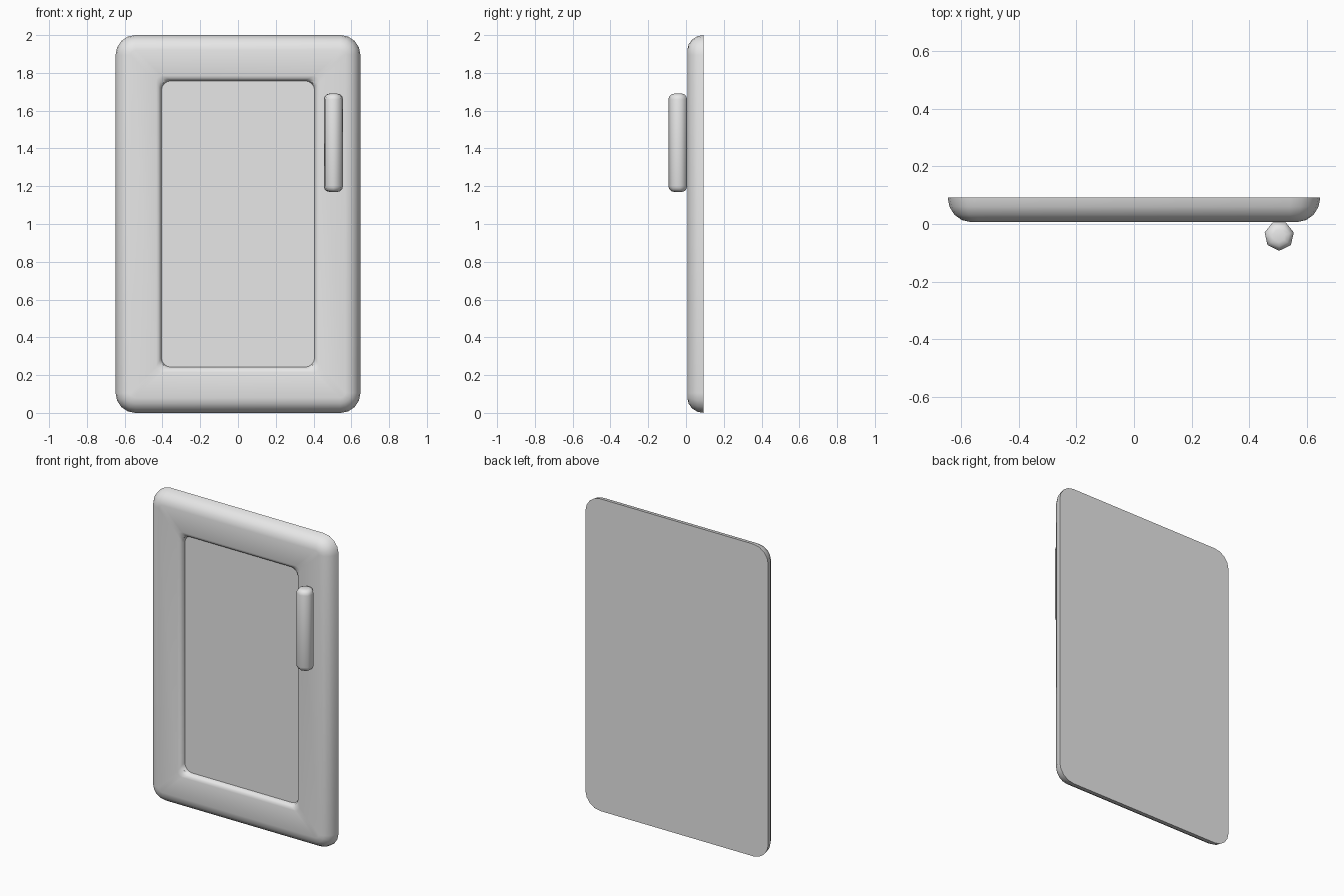
import bpy, bmesh, math

cube = bpy.data.objects.get("Cube")
if cube:
    bpy.data.objects.remove(cube)

grey = bpy.data.materials.new("plain_grey")
grey.use_nodes = True
colour = (0.8, 0.8, 0.8, 1)
grey.diffuse_color = colour
grey.node_tree.nodes["Principled BSDF"].inputs["Base Color"].default_value = colour

WIDTH, HEIGHT, BACK, FRONT = 1.296, 2.0, 0.093, 0.007


def rounded_rect(inset, radius, y, steps=4):
    """Points of an upright rounded rectangle, inset from the door outline."""
    hx, hz = WIDTH / 2 - inset - radius, HEIGHT / 2 - inset - radius
    points = []
    for corner, (sx, sz) in enumerate(((1, 1), (-1, 1), (-1, -1), (1, -1))):
        for i in range(steps + 1):
            a = math.pi / 2 * (corner + i / steps)
            points.append((sx * hx + radius * math.cos(a), y,
                           HEIGHT / 2 + sz * hz + radius * math.sin(a)))
    return points


def loft(name, rings, angle):
    """Skin a stack of matching rings, cap both ends and shade smooth."""
    bm = bmesh.new()
    loops = [[bm.verts.new(p) for p in ring] for ring in rings]
    n = len(loops[0])
    for a, b in zip(loops, loops[1:]):
        for i in range(n):
            j = (i + 1) % n
            bm.faces.new((a[i], a[j], b[j], b[i]))
    bm.faces.new(loops[0])
    bm.faces.new(loops[-1])
    bmesh.ops.recalc_face_normals(bm, faces=bm.faces)
    mesh = bpy.data.meshes.new(name)
    bm.to_mesh(mesh)
    bm.free()
    mesh.materials.append(grey)
    obj = bpy.data.objects.new(name, mesh)
    bpy.context.collection.objects.link(obj)
    bpy.ops.object.select_all(action='DESELECT')
    obj.select_set(True)
    bpy.context.view_layer.objects.active = obj
    bpy.ops.object.shade_smooth_by_angle(angle=math.radians(angle))
    return obj


# Door: rounded outer edge, flat frame, then a soft lip down to the sunken panel
rings = []
for i in range(5):
    t = math.pi / 2 * i / 4
    inset = 0.08 * (1 - math.cos(t))
    rings.append(rounded_rect(inset, 0.105 - inset, BACK - (BACK - FRONT) * math.sin(t)))
for inset, radius, y in ((0.215, 0.03, FRONT), (0.228, 0.04, 0.012),
                         (0.238, 0.05, 0.022), (0.242, 0.053, 0.042)):
    rings.append(rounded_rect(inset, radius, y))
loft("door_panel", rings, 40)

# Handle: seven-sided upright bar with softened ends
RADIUS, LOW, HIGH, EDGE = 0.052, 1.17, 1.69, 0.03
section = [(RADIUS - EDGE * (1 - math.sin(t)), EDGE * (1 - math.cos(t)))
           for t in (0, math.pi / 6, math.pi / 3, math.pi / 2)]
profile = [(r, LOW + d) for r, d in section] + [(r, HIGH - d) for r, d in reversed(section)]
bar = []
for r, z in profile:
    angles = [-math.pi / 2 + math.tau * k / 7 for k in range(7)]
    bar.append([(0.505 + r * math.cos(a), RADIUS - BACK + r * math.sin(a), z) for a in angles])
loft("door_handle", bar, 60)
